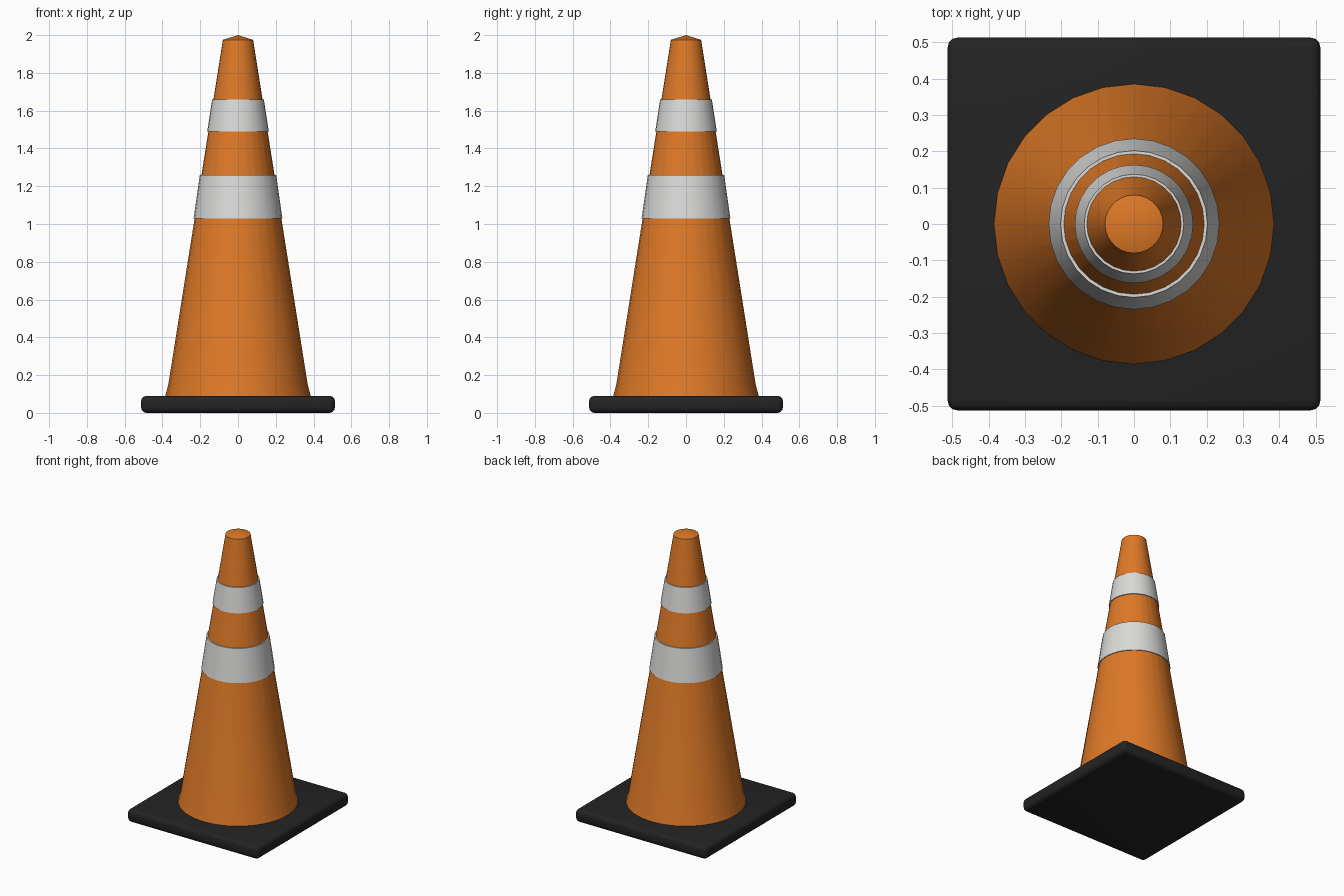
import bpy, bmesh, math

if "Cube" in bpy.data.objects:
    bpy.data.objects.remove(bpy.data.objects["Cube"])

SIDES = 28


def material(name, rgb):
    m = bpy.data.materials.new(name)
    m.diffuse_color = (*rgb, 1.0)
    m.use_nodes = True
    m.node_tree.nodes["Principled BSDF"].inputs["Base Color"].default_value = m.diffuse_color
    return m


orange = material("orange plastic", (0.73, 0.19, 0.02))
white = material("reflective white", (0.70, 0.70, 0.69))
black = material("black rubber", (0.017, 0.017, 0.017))


def finish(name, bm, mat):
    bmesh.ops.recalc_face_normals(bm, faces=bm.faces)
    mesh = bpy.data.meshes.new(name)
    bm.to_mesh(mesh)
    bm.free()
    mesh.materials.append(mat)
    obj = bpy.data.objects.new(name, mesh)
    bpy.context.collection.objects.link(obj)
    bpy.ops.object.select_all(action='DESELECT')
    obj.select_set(True)
    bpy.context.view_layer.objects.active = obj
    return obj


def lathe(name, profile, mat, closed=False):
    """Revolve (radius, z) points around the z axis."""
    bm = bmesh.new()
    verts = [bm.verts.new((r, 0, z)) for r, z in profile]
    edges = [bm.edges.new(p) for p in zip(verts, verts[1:])]
    if closed:
        edges.append(bm.edges.new((verts[-1], verts[0])))
    bmesh.ops.spin(bm, geom=verts + edges, cent=(0, 0, 0), axis=(0, 0, 1),
                   angle=math.tau, steps=SIDES, use_merge=True)
    bmesh.ops.remove_doubles(bm, verts=bm.verts, dist=1e-5)
    finish(name, bm, mat)
    bpy.ops.object.shade_smooth_by_angle(angle=math.radians(30))


# Square base plate with rounded edges
bm = bmesh.new()
bmesh.ops.create_cube(bm, size=1.0)
for v in bm.verts:
    v.co = (v.co.x * 1.026, v.co.y * 1.026, (v.co.z + 0.5) * 0.09)
bmesh.ops.bevel(bm, geom=bm.edges[:], offset=0.028, segments=3,
                profile=0.5, affect='EDGES')
finish("base_plate", bm, black)
bpy.ops.object.shade_smooth_by_angle(angle=math.radians(35))

# Tapered body with a slight flare at the foot and a shallow pointed cap
lathe("cone_body", [(0.387, 0.08), (0.385, 0.09), (0.369, 0.15),
                    (0.08, 1.975), (0.0, 2.0)], orange)

# Reflective collars standing slightly proud of the body
for name, z0, r0, z1, r1 in (("lower_band", 1.03, 0.235, 1.26, 0.202),
                             ("upper_band", 1.49, 0.163, 1.66, 0.137)):
    lathe(name, [(r0 - 0.015, z0), (r0, z0), (r1, z1), (r1 - 0.015, z1)],
          white, closed=True)
